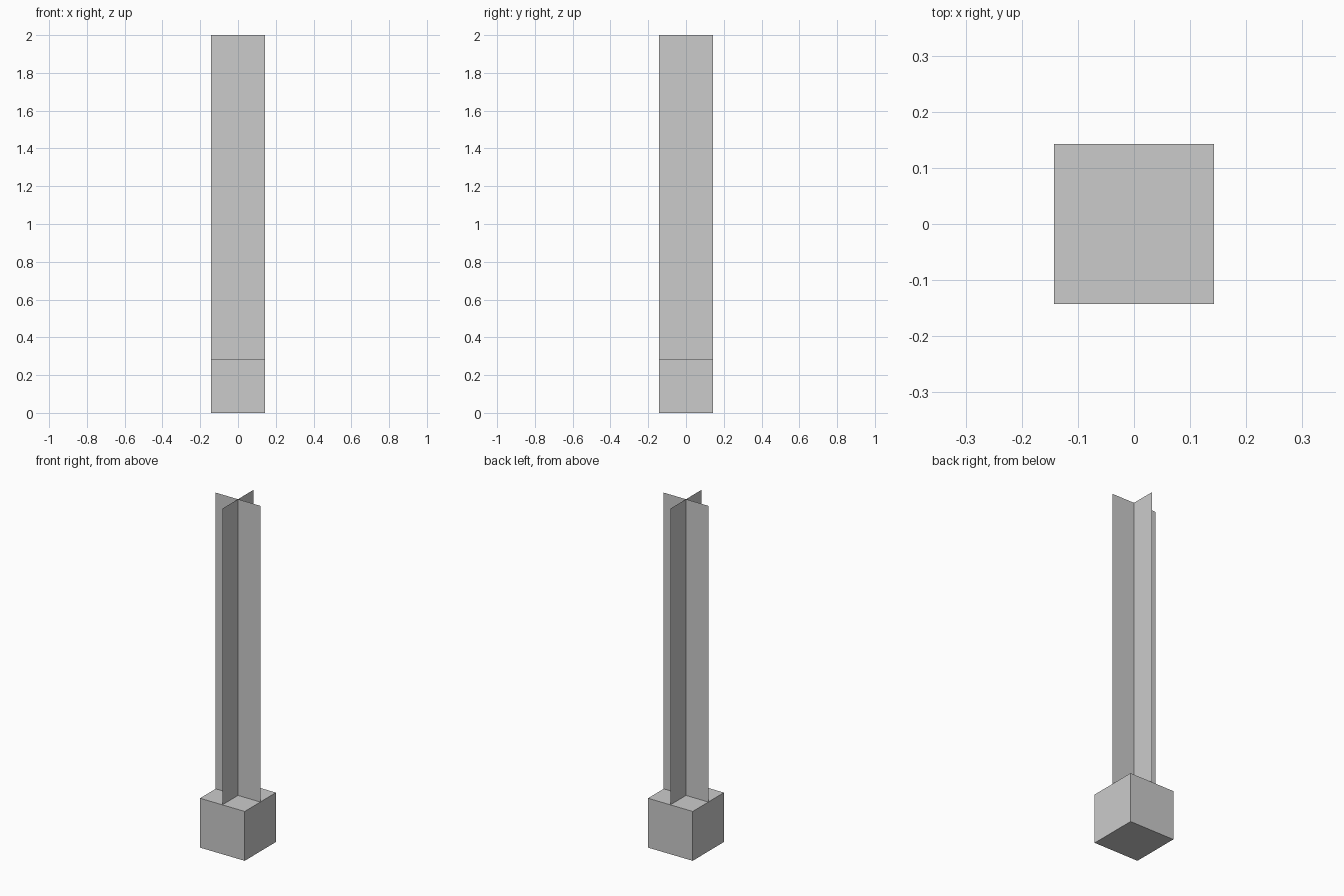
import bpy
import math

if "Cube" in bpy.data.objects:
    bpy.data.objects.remove(bpy.data.objects["Cube"])

W = 2 / 7      # block side, also blade width
H = 2.0        # total height

# Square base block
bpy.ops.mesh.primitive_cube_add(size=W, location=(0, 0, W / 2))
bpy.context.object.name = "base_block"


def blade(name, turn):
    """Thin upright sheet standing on the block."""
    h = W / 2
    mesh = bpy.data.meshes.new(name)
    mesh.from_pydata([(-h, 0, W), (h, 0, W), (h, 0, H), (-h, 0, H)], [], [(0, 1, 2, 3)])
    obj = bpy.data.objects.new(name, mesh)
    obj.rotation_euler.z = turn
    bpy.context.collection.objects.link(obj)


# Two crossed sheets
blade("blade_across", 0)
blade("blade_along", math.pi / 2)
